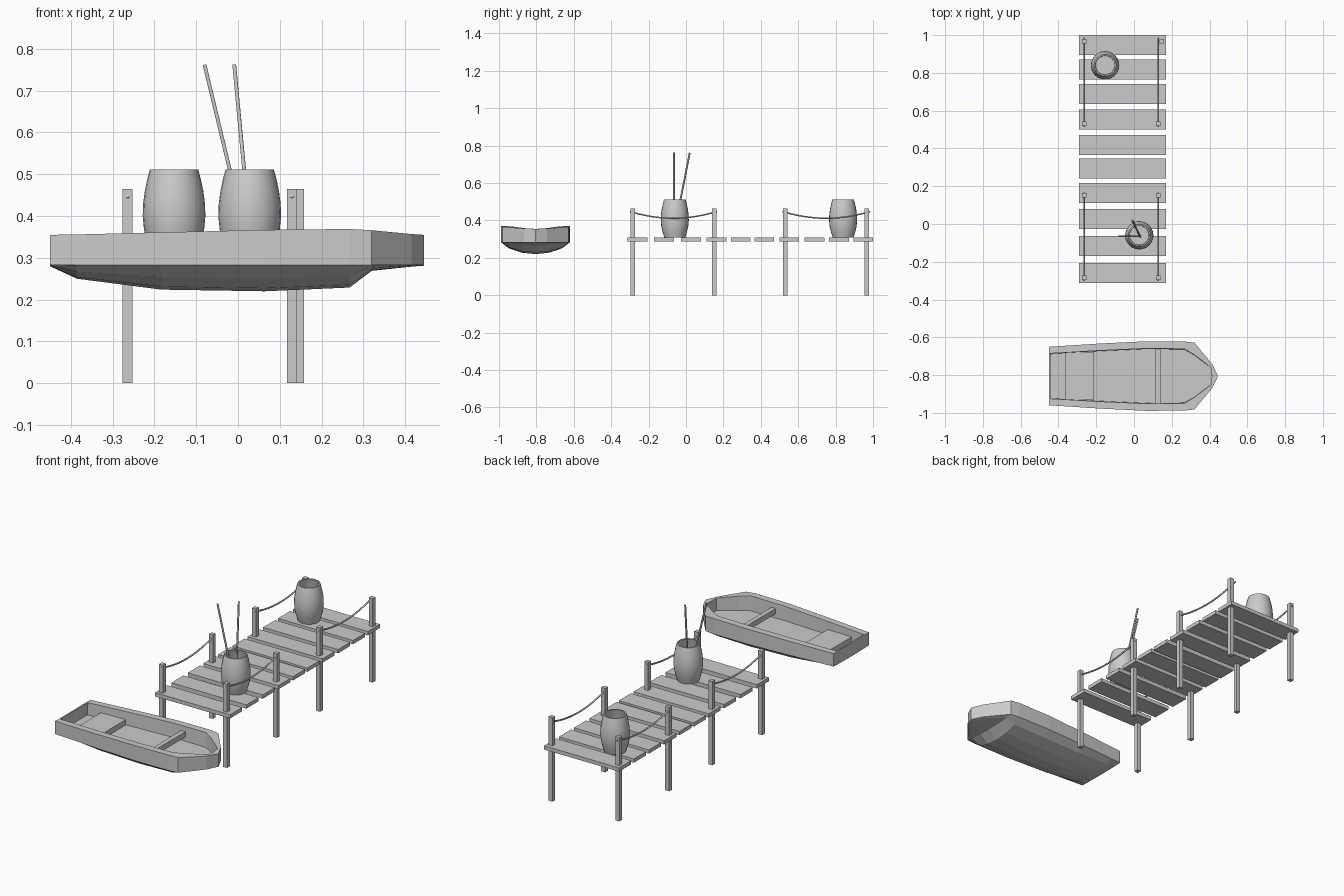
import bpy, bmesh, math
from mathutils import Vector

if "Cube" in bpy.data.objects:
    bpy.data.objects.remove(bpy.data.objects["Cube"])


def mesh_object(name, bm):
    bmesh.ops.remove_doubles(bm, verts=bm.verts, dist=0.0002)
    bmesh.ops.recalc_face_normals(bm, faces=bm.faces)
    me = bpy.data.meshes.new(name)
    bm.to_mesh(me)
    bm.free()
    ob = bpy.data.objects.new(name, me)
    bpy.context.collection.objects.link(ob)
    return ob


def box(name, x, y, z):
    bm = bmesh.new()
    bmesh.ops.create_cube(bm, size=1)
    for v in bm.verts:
        v.co = [(r[0] + r[1]) / 2 + c * (r[1] - r[0]) for r, c in zip((x, y, z), v.co)]
    return mesh_object(name, bm)


def tube(name, points, radius):
    cu = bpy.data.curves.new(name, 'CURVE')
    cu.dimensions = '3D'
    cu.bevel_depth = radius
    cu.bevel_resolution = 1
    cu.use_fill_caps = True
    sp = cu.splines.new('POLY')
    sp.points.add(len(points) - 1)
    for p, co in zip(sp.points, points):
        p.co = (*co, 1)
    ob = bpy.data.objects.new(name, cu)
    bpy.context.collection.objects.link(ob)
    return ob


# Deck planks
for i, y in enumerate((-.26, -.117, .027, .163, .293, .418, .552, .687, .818, .948)):
    box(f"plank_{i}", (-.29, .17), (y - .053, y + .053), (.288, .309))

# Posts, and the sagging ropes between each pair
POST = .012
for side, x in (("left", -.264), ("right", .129)):
    for i, y in enumerate((-.285, .152, .53, .967)):
        px = .146 if side == "right" and i == 3 else x
        box(f"{side}_post_{i}", (px - POST, px + POST), (y - POST, y + POST), (0, .465))
    for i, (y0, y1) in enumerate(((-.3, .165), (.515, .985))):
        pts = []
        for k in range(13):
            t = k / 12
            pts.append((x, y0 + (y1 - y0) * t, .412 + .036 * (2 * t - 1) ** 2))
        tube(f"{side}_rope_{i}", pts, .0045)


# Open barrels, turned from a wall profile
def barrel(name, x, y):
    prof = [(0, .309), (.056, .309), (.065, .338), (.072, .368), (.075, .40), (.074, .43),
            (.070, .46), (.064, .488), (.058, .511), (.051, .511), (.060, .475),
            (.067, .43), (.068, .39), (.060, .345), (.050, .316), (0, .316)]
    bm = bmesh.new()
    vs = [bm.verts.new((r, 0, z)) for r, z in prof]
    es = [bm.edges.new(p) for p in zip(vs, vs[1:])]
    bmesh.ops.spin(bm, geom=vs + es, cent=(0, 0, 0), axis=(0, 0, 1),
                   angle=math.tau, steps=24, use_merge=True)
    ob = mesh_object(name, bm)
    ob.location = (x, y, 0)


barrel("front_barrel", .028, -.06)
barrel("back_barrel", -.153, .84)

# Two poles standing in the front barrel
tube("pole_a", [(.027, -.065, .316), (-.08, -.065, .762)], .005)
tube("pole_b", [(.033, -.068, .316), (-.009, .02, .762)], .005)

# Boat hull: stations of x, half width, rim z, keel z, inner x, inner half width
CY, CHINE, FLOOR = -.805, .283, .288
STATIONS = [(-.45, .155, .355, .280, -.442, .12),
            (-.385, .159, .356, .250, -.385, .123),
            (-.183, .172, .361, .224, -.183, .135),
            (.064, .184, .367, .220, .064, .146),
            (.267, .183, .369, .229, .267, .144),
            (.32, .177, .366, .269, .320, .112),
            (.415, .062, .357, .279, .408, .045),
            (.445, 0, .355, .281, .412, 0)]


def section(s, st):
    x, w, top, keel, ix, iw = st
    d = CHINE - keel
    outer = [(x, 0, keel), (x, .4 * w, keel + .12 * d), (x, .78 * w, keel + .5 * d),
             (x, w, CHINE), (x, w, top)]
    inner = [(ix, iw, top), (ix, iw * .98, FLOOR), (ix, 0, FLOOR)]
    return [Vector((a, CY + s * b, c)) for a, b, c in outer + inner]


bm = bmesh.new()


def face(points):
    bm.faces.new([bm.verts.new(p) for p in points])


for s in (1, -1):
    rows = [section(s, st) for st in STATIONS]
    for a, b in zip(rows, rows[1:]):
        for i in range(7):
            quad = []
            for p in (a[i], a[i + 1], b[i + 1], b[i]):
                if all((p - q).length > .0003 for q in quad):
                    quad.append(p)
            if len(quad) > 2:
                face(quad)
    # transom: outside, inside and top
    r = rows[0]
    mid_out = Vector((r[4].x, CY, r[4].z))
    mid_in = Vector((r[5].x, CY, r[5].z))
    face(r[:5] + [mid_out])
    face(r[5:] + [mid_in])
    face([r[4], r[5], mid_in, mid_out])
mesh_object("boat_hull", bm)

# Boat seats
box("stern_seat", (-.365, -.215), (CY - .127, CY + .127), (.284, .318))
box("boat_thwart", (.115, .14), (CY - .15, CY + .15), (.31, .34))

# Smooth the barrels and ropes, keep sharp edges elsewhere
bpy.ops.object.select_all(action='DESELECT')
for ob in bpy.data.objects:
    if "barrel" in ob.name:
        ob.select_set(True)
        bpy.context.view_layer.objects.active = ob
bpy.ops.object.shade_smooth_by_angle(angle=math.radians(35))
